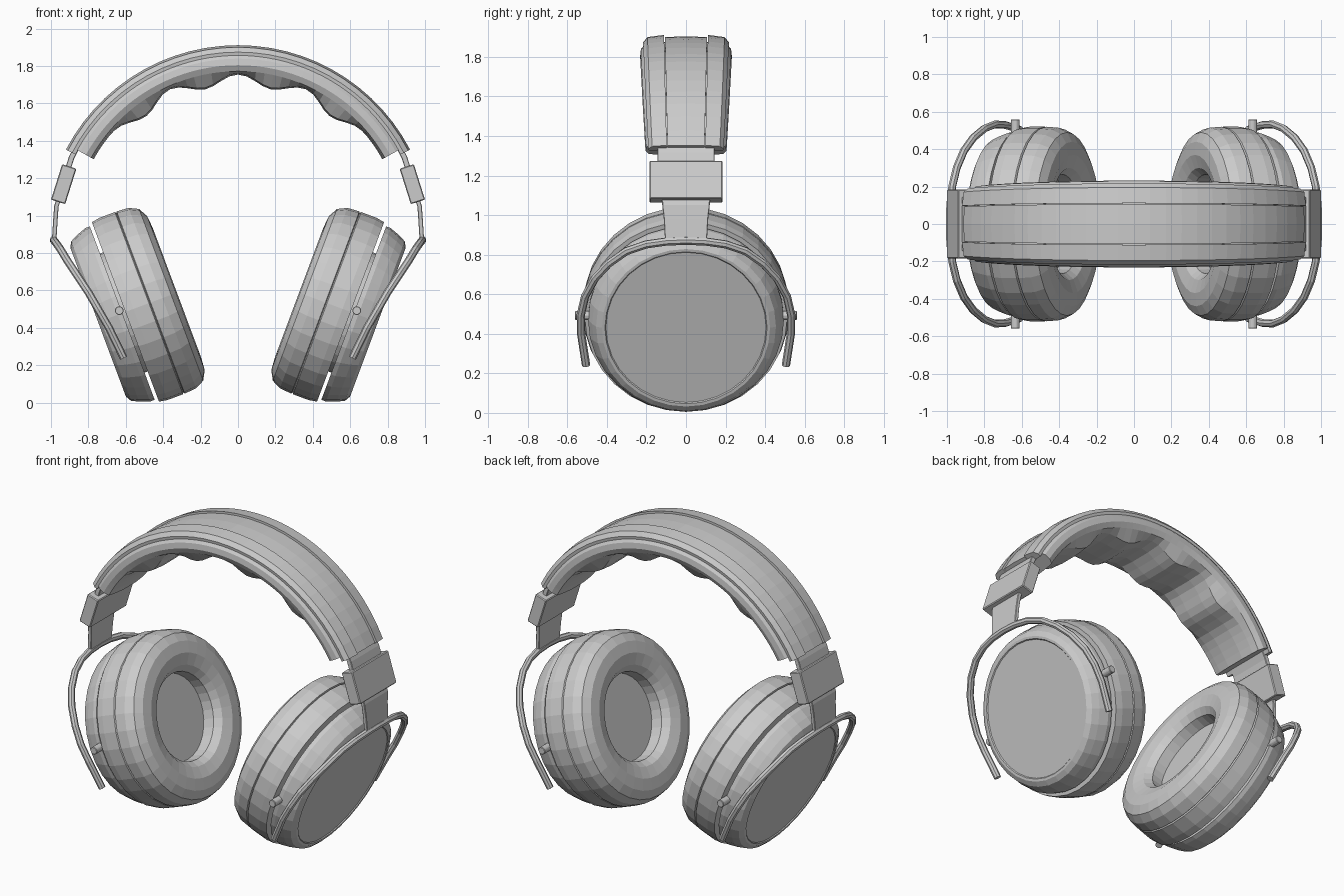
import bpy, bmesh, math
from mathutils import Vector

if "Cube" in bpy.data.objects:
    bpy.data.objects.remove(bpy.data.objects["Cube"])

SEG = 32
ARC_Z = 0.874                      # centre height of the headband arc
TILT = math.radians(20.5)          # lean of the ear cups


def loft(name, rings, mirror=None, bevel=0):
    """Skin a list of equal rings, cap both ends, optionally mirror on 'X' or 'Y'."""
    bm = bmesh.new()
    vs = [[bm.verts.new(p) for p in ring] for ring in rings]
    n = len(vs[0])
    for a, b in zip(vs, vs[1:]):
        for i in range(n):
            j = (i + 1) % n
            bm.faces.new((a[i], a[j], b[j], b[i]))
    bm.faces.new(vs[0])
    bm.faces.new(vs[-1])
    bmesh.ops.recalc_face_normals(bm, faces=bm.faces)
    mesh = bpy.data.meshes.new(name)
    bm.to_mesh(mesh)
    bm.free()
    ob = bpy.data.objects.new(name, mesh)
    bpy.context.collection.objects.link(ob)
    if bevel:
        m = ob.modifiers.new("bevel", 'BEVEL')
        m.width, m.segments = bevel, 1
    if mirror:
        m = ob.modifiers.new("mirror", 'MIRROR')
        m.use_axis = (mirror == 'X', mirror == 'Y', False)
        m.use_mirror_merge = False
    return ob


# ---- ear cups: (radius, offset along the cup axis) profiles, lathed ----
CUP = Vector((0.615, 0, 0.48))
AXIS = Vector((math.cos(TILT), 0, -math.sin(TILT)))
UP = Vector((math.sin(TILT), 0, math.cos(TILT)))
SIDE = Vector((0, 1, 0))


def lathe(name, profile):
    rings = []
    for r, u in profile:
        ring = []
        for i in range(SEG):
            a = 2 * math.pi * i / SEG
            ring.append(CUP + AXIS * u + (UP * math.cos(a) + SIDE * math.sin(a)) * r)
        rings.append(ring)
    loft(name, rings, 'X')


lathe("ear_cushion", [(0.26, -0.18), (0.265, -0.25), (0.30, -0.288), (0.37, -0.308),
                      (0.44, -0.302), (0.49, -0.275), (0.515, -0.225), (0.52, -0.158),
                      (0.508, -0.152), (0.30, -0.152)])
lathe("cushion_base", [(0.30, -0.156), (0.508, -0.156), (0.52, -0.148), (0.52, -0.06),
                       (0.512, -0.014), (0.34, -0.014)])
lathe("cup_core", [(0.34, -0.05), (0.34, 0.05)])
lathe("cup_shell", [(0.34, 0.004), (0.495, 0.004), (0.495, 0.03), (0.475, 0.085),
                    (0.455, 0.125), (0.425, 0.142), (0.41, 0.142), (0.405, 0.136)])

# ---- headband: cross-sections of (y, radius) swept along the arc ----


def band(name, section, end, steps, mirror=None):
    rings = []
    for k in range(steps + 1):
        t = -end + 2 * end * k / steps
        w = 1 - 0.12 * (t / 62) ** 2
        a = math.radians(t)
        rings.append([(r * math.sin(a), y * w, ARC_Z + r * math.cos(a))
                      for y, r in section(t)])
    loft(name, rings, mirror)


def pad_section(t):
    # lower face is scalloped into four soft bumps, plain towards the ends
    low = 0.850 + 0.03 * math.cos(2 * math.pi * t / 24.5) if abs(t) < 49 else 0.882
    half = [(0.07, low), (0.165, low + 0.008), (0.215, 0.898), (0.232, 0.93),
            (0.228, 0.965), (0.20, 1.0)]
    return half + [(-y, r) for y, r in reversed(half)]


band("headband_pad", pad_section, 61, 40)
band("headband_centre_strip", lambda t: [(-0.106, 0.985), (0.106, 0.985), (0.106, 1.026),
                                         (0, 1.030), (-0.106, 1.026)], 62.3, 26)
band("headband_side_strip", lambda t: [(0.111, 0.98), (0.214, 0.98), (0.217, 1.0),
                                       (0.195, 1.026), (0.111, 1.037)], 62.5, 26, 'Y')

# ---- sliders: flat straps along (x, z, half width) paths ----


def strap(name, path, thick, bevel=0.003):
    rings = []
    for i, (x, z, w) in enumerate(path):
        p, q = path[max(i - 1, 0)], path[min(i + 1, len(path) - 1)]
        n = Vector((q[1] - p[1], 0, p[0] - q[0])).normalized() * thick / 2
        c = Vector((x, 0, z))
        rings.append([c + n + SIDE * w, c + n - SIDE * w, c - n - SIDE * w, c - n + SIDE * w])
    loft(name, rings, 'X', bevel)


strap("slider_upper_strap", [(0.845, 1.40, 0.145), (0.89, 1.31, 0.145), (0.925, 1.2, 0.145)], 0.03)
strap("slider_block", [(0.902, 1.263, 0.185), (0.962, 1.073, 0.185)], 0.08, 0.005)
strap("slider_lower_strap", [(0.955, 1.10, 0.122), (0.971, 1.05, 0.12), (0.976, 0.98, 0.112),
                             (0.983, 0.87, 0.106)], 0.024)

# ---- yoke: round rod bent around each cup ----
half = [(0.983, 0.10, 0.866), (0.972, 0.20, 0.852), (0.948, 0.30, 0.818), (0.91, 0.39, 0.755),
        (0.86, 0.46, 0.68), (0.80, 0.51, 0.59), (0.745, 0.532, 0.495), (0.69, 0.53, 0.40),
        (0.612, 0.505, 0.24)]
path = [Vector((x, -y, z)) for x, y, z in reversed(half)]
path += [Vector((0.986, 0, 0.87))] + [Vector(p) for p in half]
rings = []
for i, c in enumerate(path):
    t = (path[min(i + 1, len(path) - 1)] - path[max(i - 1, 0)]).normalized()
    b = t.cross(Vector((0.85, 0, -0.53))).normalized()
    n = b.cross(t)
    rings.append([c + 0.021 * (b * math.cos(k * math.pi / 4) + n * math.sin(k * math.pi / 4))
                  for k in range(8)])
loft("yoke", rings, 'X')

# ---- pivot pins on the front and back of each cup ----
for label, s in (("front", -1), ("back", 1)):
    rings = [[(0.635 + 0.024 * math.cos(k * math.pi / 5), s * y,
               0.492 + 0.024 * math.sin(k * math.pi / 5)) for k in range(10)]
             for y in (0.44, 0.56)]
    loft(label + "_pivot_pin", rings, 'X', 0.003)
